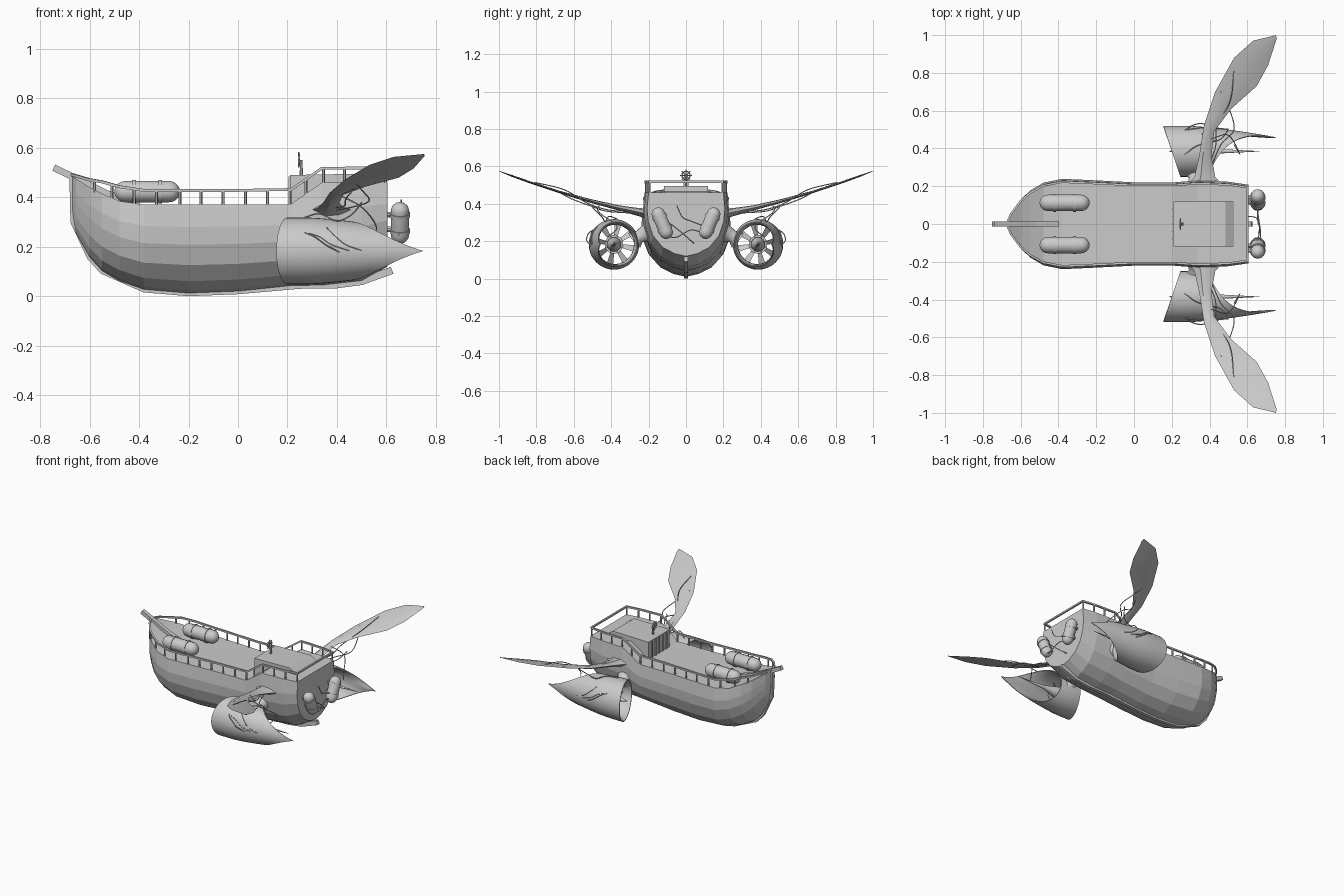
import bpy, math
from mathutils import Vector

if "Cube" in bpy.data.objects:
    bpy.data.objects.remove(bpy.data.objects["Cube"])
V = Vector


def make(name, verts, faces, mirror=False, smooth=None):
    me = bpy.data.meshes.new(name)
    me.from_pydata([tuple(v) for v in verts], [], faces)
    ob = bpy.data.objects.new(name, me)
    bpy.context.collection.objects.link(ob)
    if smooth:
        for p in me.polygons:
            p.use_smooth = True
        me.set_sharp_from_angle(angle=math.radians(smooth))
    if mirror:
        m = ob.modifiers.new("mirror", 'MIRROR')
        m.use_axis = (False, True, False)
        m.use_mirror_merge = False
    return ob


def loft(rings, caps=True, wrap=False):
    """Skin closed rings of equal size."""
    n, k = len(rings[0]), len(rings)
    verts = [v for r in rings for v in r]
    faces = [(i % k * n + j, i % k * n + (j + 1) % n, (i + 1) % k * n + (j + 1) % n, (i + 1) % k * n + j)
             for i in range(k if wrap else k - 1) for j in range(n)]
    if caps and not wrap:
        faces += [tuple(range(n))[::-1], tuple(range((k - 1) * n, k * n))]
    return verts, faces


def tube(name, pts, radii, sides=8, mirror=False, smooth=40):
    pts = [V(p) for p in pts]
    if not isinstance(radii, (list, tuple)):
        radii = [radii] * len(pts)
    rings = []
    for i, p in enumerate(pts):
        t = (pts[min(i + 1, len(pts) - 1)] - pts[max(i - 1, 0)]).normalized()
        ref = V((0, 0, 1)) if abs(t.z) < .9 else V((1, 0, 0))
        a = t.cross(ref).normalized()
        b = a.cross(t)
        ang = [2 * math.pi * (j + .5) / sides for j in range(sides)]
        rings.append([p + radii[i] * (a * math.cos(q) + b * math.sin(q)) for q in ang])
    return make(name, *loft(rings), mirror=mirror, smooth=smooth)


def cable(name, pts, r=.003, mirror=True):
    p = [V(q) for q in pts]
    p = [2 * p[0] - p[1]] + p + [2 * p[-1] - p[-2]]
    out = []
    for i in range(1, len(p) - 2):
        for s in range(6):
            t = s / 6
            out.append(.5 * (2 * p[i] + (p[i + 1] - p[i - 1]) * t
                       + (2 * p[i - 1] - 5 * p[i] + 4 * p[i + 1] - p[i + 2]) * t * t
                       + (3 * p[i] - p[i - 1] - 3 * p[i + 1] + p[i + 2]) * t ** 3))
    return tube(name, out + [p[-2]], r, 5, mirror)


def tank(name, a, b, r):
    """Capsule with two strap bands."""
    a, b = V(a), V(b)
    d = (b - a).normalized()
    arc = [math.pi / 2 * i / 5 for i in range(6)]
    pts = [a + d * r * (1 - math.cos(q)) for q in arc] + [b - d * r * (1 - math.cos(q)) for q in arc[::-1]]
    rad = [max(r * math.sin(q), .001) for q in arc]
    tube(name, pts, rad + rad[::-1], 16, True)
    for t in (.3, .7):
        c = a.lerp(b, t)
        tube(name + "_band", [c - d * .008, c + d * .008], r * 1.1, 16, True)


# Hull: stations of x, half width, sheer height, keel height
ST = [(-.672, .006, .485, .33), (-.655, .05, .475, .25), (-.6, .125, .44, .155), (-.55, .17, .415, .1),
      (-.48, .21, .385, .06), (-.38, .23, .37, .025), (-.2, .222, .37, .01), (0, .212, .37, .018),
      (.21, .212, .37, .04), (.34, .222, .46, .042), (.5, .215, .46, .06), (.605, .2, .46, .12)]
SEC = [(1, 1), (1.04, .75), (1.01, .55), (.88, .32), (.62, .14), (.3, .04), (0, 0)]
rings = []
for x, w, zt, zb in ST:
    half = [(x, w * u, zb + (zt - zb) * h) for u, h in SEC]
    rings.append(half + [(p[0], -p[1], p[2]) for p in half[-2::-1]])
make("hull", *loft(rings))


def sheer(x):
    for a, b in zip(ST, ST[1:]):
        if x <= b[0]:
            t = (x - a[0]) / (b[0] - a[0])
            return a[1] + (b[1] - a[1]) * t, a[2] + (b[2] - a[2]) * t
    return ST[-1][1:3]


# Keel strip running down the stem and along the bottom
KEEL = [(-.672, .485), (-.668, .3), (-.6, .155), (-.55, .1), (-.38, .025), (-.2, .01), (0, .018),
        (.25, .04), (.4, .042), (.5, .055), (.625, .1)]
kr = []
for i, (x, z) in enumerate(KEEL):
    a, b = KEEL[max(i - 1, 0)], KEEL[min(i + 1, len(KEEL) - 1)]
    t = V((b[0] - a[0], 0, b[1] - a[1])).normalized()
    n = V((t.z, 0, -t.x))
    c = V((x, 0, z))
    kr.append([c + n * k + V((0, y, 0)) for k, y in ((.01, .012), (.01, -.012), (-.02, -.012), (-.02, .012))])
make("keel", *loft(kr))

# Bowsprit
tube("bowsprit", [(-.745, 0, .52), (-.53, 0, .415), (-.4, 0, .372)], .019, 4, smooth=None)


# Railing
def rail_point(x):
    w, z = sheer(x)
    return (x, w * .97, z + .058 * min(1, max(.12, (x + .69) / .17)))


rail = [rail_point(x) for x in (-.67, -.65, -.6, -.55, -.48, -.38, -.2, 0, .215, .34, .5, .6)]
tube("rail", rail, .008, 4, True, None)
tube("stern_rail", [(.6, -.2, .518), (.6, .2, .518)], .008, 4, smooth=None)
for x in (-.58, -.51, -.42, -.33, -.235, -.15, -.06, .03, .12, .21, .275, .345, .43, .515, .597):
    p = V(rail_point(x))
    tube("rail_post", [(p.x, p.y, sheer(x)[1] - .01), p], .006, 6, True)

# Cabin with sloped rear
prof = [(.21, .36), (.21, .49), (.485, .495), (.53, .465), (.53, .36)]
make("cabin", *loft([[(x, y, z) for x, z in prof] for y in (-.118, .118)]))
for y in (-.08, -.04, 0, .04, .08):
    tube("cabin_plank", [(.208, y, .37), (.208, y, .485)], .005, 4)

# Steering wheel on a stand
tube("wheel_stand", [(.256, 0, .48), (.256, 0, .55)], [.008, .005], 8)
wr = [[(.246 + .004 * math.cos(q), (.022 + .004 * math.sin(q)) * math.cos(a), .552 + (.022 + .004 * math.sin(q)) * math.sin(a))
       for q in [math.pi * k / 3 for k in range(6)]] for a in [math.pi * k / 8 for k in range(16)]]
make("wheel_rim", *loft(wr, wrap=True), smooth=60)
for k in range(4):
    c, s = .032 * math.cos(k * math.pi / 4), .032 * math.sin(k * math.pi / 4)
    tube("wheel_spoke", [(.246, -c, .552 - s), (.246, c, .552 + s)], .003, 5)

# Tanks on the bow deck and behind the transom
tank("deck_tank", (-.5, .112, .423), (-.235, .112, .423), .044)
tank("stern_tank", (.655, .092, .215), (.655, .162, .378), .037)
tube("stern_tank_bracket", [(.595, .115, .27), (.655, .115, .27)], .012, 8, True)
tube("stern_tank_bracket", [(.595, .14, .33), (.655, .14, .33)], .012, 8, True)
for pts in ([(.65, -.15, .25), (.67, -.06, .22), (.66, .03, .26), (.65, .12, .23)],
            [(.66, -.05, .39), (.665, -.02, .33), (.655, .02, .31), (.655, .1, .28)],
            [(.64, -.12, .32), (.665, -.04, .26), (.65, .03, .2), (.6, .04, .19)]):
    cable("stern_cable", pts, mirror=False)

# Wings: leading x,y / trailing x,y / half thickness
WING = [(.28, .2, .48, .2, .03), (.32, .25, .43, .25, .022), (.345, .36, .41, .36, .014),
        (.37, .52, .425, .49, .01), (.43, .70, .515, .61, .007), (.53, .88, .65, .73, .006),
        (.63, .97, .71, .84, .005), (.752, 1.0, .755, .98, .002)]


def wz(y):
    return .3125 + .1375 * y + .125 * y * y


wr = []
for lx, ly, tx, ty, h in WING:
    a, b = V((lx, ly, wz(ly))), V((tx, ty, wz(ty)))
    up = V((0, 0, h))
    wr.append([a, a.lerp(b, .3) + up, a.lerp(b, .7) + up * .8, b, a.lerp(b, .7) - up * .8, a.lerp(b, .3) - up])
make("wing", *loft(wr), mirror=True, smooth=35)
cable("wing_cable", [(.37, .26, .36), (.43, .4, .365), (.44, .52, .40), (.51, .65, .475), (.53, .81, .515)])
cable("wing_cable", [(.40, .28, .35), (.46, .42, .36), (.53, .5, .385), (.50, .62, .43), (.46, .7, .475)])
cable("wing_cable", [(.41, .45, .41), (.5, .47, .36), (.56, .37, .28), (.53, .42, .22)])

# Engine pods: tube with a slanted mouth and a long pointed outer shell
CY, CZ = .385, .183


def pod_r(x):
    return .135 - .06 * max(0, (x - .28) / .47) ** 1.4


def pod(x, a, d=0):
    r = pod_r(x) - d
    return V((x, CY + r * math.cos(a), CZ + r * math.sin(a)))


N, M = 40, 10
rings = []
for i in range(N):
    a = 2 * math.pi * i / N
    d = min(a, 2 * math.pi - a)
    f = .2 - .045 * math.cos(a)
    b = .40 + .35 * (1 - d / math.pi) ** 2.4
    xs = [f + (b - f) * k / M for k in range(M + 1)]
    outer = [pod(x, a) for x in xs]
    inner = [pod(x, a, .004 + .022 * math.sin(math.pi * k / M) ** .7 if 0 < k < M else .005) for k, x in enumerate(xs)]
    rings.append(outer + inner[::-1])
make("engine_pod", *loft(rings, wrap=True), mirror=True, smooth=50)
tube("engine_hub", [(x, CY, CZ) for x in (.185, .23, .27, .29, .35, .38, .45, .665)],
     [.001, .012, .03, .038, .038, .028, .012, .001], 20, True)
tube("engine_mount_ring", [(.3, CY, CZ), (.325, CY, CZ)], [.05, .05], 20, True)

# Eight fan blades per pod
for k in range(8):
    a = k * math.pi / 4 + .2
    rad, tan = V((0, math.cos(a), math.sin(a))), V((0, -math.sin(a), math.cos(a)))
    br = []
    for r, w in ((.03, .008), (.115, .018)):
        c = V((.312, CY, CZ)) + rad * r
        t = tan * w + V((.012, 0, 0))
        n = V((.003, 0, 0))
        br.append([c + t + n, c - t + n, c - t - n, c + t - n])
    make("fan_blade", *loft(br), mirror=True)

# Pylon joining pod and hull, flared at both ends
tube("pod_pylon", [(.33, .19, .245), (.33, .22, .24), (.325, .25, .225), (.32, .275, .205)],
     [.065, .045, .034, .05], 14, True, 60)

# Cables lying on and looping off the pods
for pts in ([(.27, .6), (.33, .45), (.38, .2), (.45, .02)], [(.36, .8), (.40, .45), (.44, .2), (.5, .03)]):
    cable("pod_cable", [pod(x, a, -.002) for x, a in pts])
cable("pod_loop", [pod(.27, .6), pod(.31, .4, -.015), pod(.36, .15, -.018), pod(.41, -.05)])
cable("pod_top_cable", [pod(.27, 1.7, -.002), pod(.33, 1.4, -.02), pod(.4, 1.2, -.005), (.46, .45, .33), (.5, .5, .38)])
